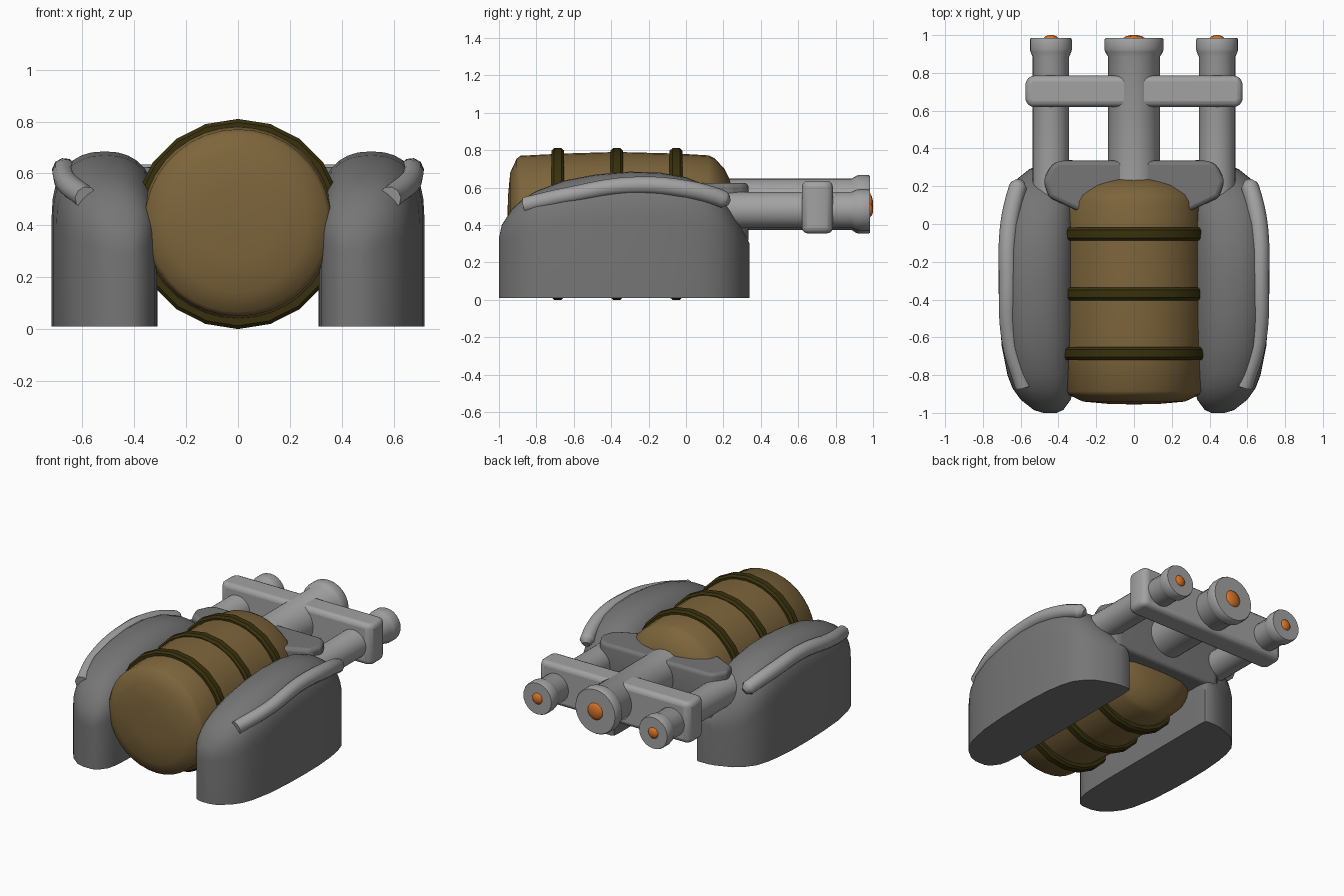
import bpy, bmesh, math

if "Cube" in bpy.data.objects:
    bpy.data.objects.remove(bpy.data.objects["Cube"])


def mat(name, rgb):
    m = bpy.data.materials.new(name)
    m.diffuse_color = (*rgb, 1)
    m.use_nodes = True
    m.node_tree.nodes["Principled BSDF"].inputs["Base Color"].default_value = m.diffuse_color
    return m


DARK = mat("dark_grey", (0.18, 0.18, 0.18))
LIGHT = mat("light_grey", (0.36, 0.36, 0.36))
BROWN = mat("brown", (0.205, 0.13, 0.044))
OLIVE = mat("dark_olive", (0.04, 0.03, 0.004))
ORANGE = mat("orange", (0.68, 0.17, 0.02))


def finish(ob, material, angle=35):
    bpy.ops.object.select_all(action='DESELECT')
    bpy.context.view_layer.objects.active = ob
    ob.select_set(True)
    if ob.type == 'CURVE':
        bpy.ops.object.convert(target='MESH')
        ob = bpy.context.object
    ob.data.materials.clear()
    ob.data.materials.append(material)
    bpy.ops.object.shade_smooth_by_angle(angle=math.radians(angle))
    return ob


def loft(name, rings, material, angle=35):
    """Skin a list of equal-length closed rings and cap both ends."""
    bm = bmesh.new()
    vs = [[bm.verts.new(p) for p in r] for r in rings]
    n = len(rings[0])
    for a, b in zip(vs, vs[1:]):
        for i in range(n):
            j = (i + 1) % n
            bm.faces.new((a[i], a[j], b[j], b[i]))
    bm.faces.new(vs[0])
    bm.faces.new(vs[-1])
    bmesh.ops.recalc_face_normals(bm, faces=bm.faces)
    me = bpy.data.meshes.new(name)
    bm.to_mesh(me)
    bm.free()
    ob = bpy.data.objects.new(name, me)
    bpy.context.collection.objects.link(ob)
    return finish(ob, material, angle)


def lathe(name, profile, x, z, material, n=24, angle=35):
    """Turn a (radius, y) profile about an axis parallel to y."""
    rings = [[(x + r * math.sin(2 * math.pi * i / n), y,
               z + r * math.cos(2 * math.pi * i / n)) for i in range(n)]
             for r, y in profile]
    return loft(name, rings, material, angle)


def block(name, plan, z0, z1, bevel, material):
    """Extrude a plan outline and round its edges."""
    ob = loft(name, [[(x, y, z) for x, y in plan] for z in (z0, z1)], material)
    m = ob.modifiers.new("round", 'BEVEL')
    m.width, m.segments, m.limit_method = bevel, 3, 'ANGLE'
    bpy.ops.object.modifier_apply(modifier=m.name)
    return finish(ob, material)


# Central tank with domed ends
lathe("tank", [(0.01, -0.955), (0.14, -0.952), (0.27, -0.94), (0.345, -0.905),
               (0.36, -0.885), (0.372, -0.65), (0.38, -0.37), (0.372, -0.05),
               (0.362, 0.12), (0.345, 0.155), (0.29, 0.205), (0.22, 0.24),
               (0.12, 0.25), (0.01, 0.252)], 0, 0.41, BROWN, 36, 40)

# Tank hoops
for i, y in enumerate((-0.685, -0.37, -0.053)):
    lathe(f"tank_hoop_{i + 1}",
          [(0.34, y - 0.034), (0.392, y - 0.034), (0.405, y - 0.02),
           (0.405, y + 0.02), (0.392, y + 0.034), (0.34, y + 0.034)],
          0, 0.405, OLIVE, 20)

# Side pods: (y, inner x, outer x, top z)
STATIONS = [(-1.0, .41, .48, .33), (-.985, .375, .53, .40), (-.93, .335, .60, .485),
            (-.87, .32, .643, .54), (-.8, .315, .67, .582), (-.65, .31, .70, .638),
            (-.48, .31, .713, .67), (-.3, .31, .718, .685), (-.14, .31, .716, .68),
            (0, .31, .705, .655), (.1, .31, .688, .615), (.18, .31, .662, .56),
            (.24, .31, .617, .48), (.29, .31, .555, .40), (.33, .315, .45, .32),
            (.34, .33, .40, .30)]


def pod_ring(s, y, xi, xo, top):
    c, a = (xi + xo) / 2, (xo - xi) / 2
    h = 1.2 * a
    pts = [(s * xi, y, 0.01), (s * xo, y, 0.01)]
    for k in range(17):
        t = math.pi * k / 16
        u, v = math.cos(t), math.sin(t)
        u = math.copysign(abs(u) ** 0.85, u)
        pts.append((s * (c + a * u), y, top - h + h * max(v, 0) ** 0.85))
    return pts


for s, side in ((1, "right"), (-1, "left")):
    loft(f"{side}_pod", [pod_ring(s, *st) for st in STATIONS], DARK, 45)

    # Curved trim rail half sunk into the pod shoulder
    cu = bpy.data.curves.new(f"{side}_pod_rail", 'CURVE')
    cu.dimensions = '3D'
    cu.bevel_depth, cu.bevel_resolution, cu.use_fill_caps = 0.05, 3, True
    path = [(.600, .225, .52, .45), (.612, .20, .535, .95), (.658, 0, .59, 1),
            (.668, -.3, .61, .95), (.655, -.62, .56, .9), (.585, -.86, .505, .9)]
    sp = cu.splines.new('BEZIER')
    sp.bezier_points.add(len(path) - 1)
    for p, (x, y, z, r) in zip(sp.bezier_points, path):
        p.co, p.radius = (s * x, y, z), r
        p.handle_left_type = p.handle_right_type = 'AUTO'
    ob = bpy.data.objects.new(f"{side}_pod_rail", cu)
    bpy.context.collection.objects.link(ob)
    finish(ob, LIGHT, 50)

# Rear bridge joining pods, tank and nozzles
half = [(.30, .07), (.45, .14), (.48, .23), (.44, .31), (.40, .335)]
block("rear_bridge", half + [(-x, y) for x, y in reversed(half)],
      0.30, 0.625, 0.03, DARK)


# Nozzle tube with flared collar and glowing tip
def nozzle(name, x, z, r, collar, tip):
    lathe(f"{name}_tube", [(r, 0.12), (r, 0.885), (collar * 0.97, 0.91),
                           (collar, 0.925), (collar, 0.975), (collar * 0.96, 0.985)],
          x, z, LIGHT, 24)
    lathe(f"{name}_tip", [(tip, 0.975), (tip, 0.985), (tip * 0.75, 0.994),
                          (tip * 0.3, 1.0)], x, z, ORANGE, 16, 60)


nozzle("centre_nozzle", 0, 0.51, 0.137, 0.157, 0.057)
for s, side in ((1, "right"), (-1, "left")):
    nozzle(f"{side}_nozzle", s * 0.44, 0.48, 0.097, 0.111, 0.038)

# Cross plate clamping the three nozzles
half = [(.56, .62), (.575, .66), (.575, .74), (.56, .785)]
block("cross_plate", half + [(-x, y) for x, y in reversed(half)],
      0.355, 0.635, 0.03, LIGHT)
